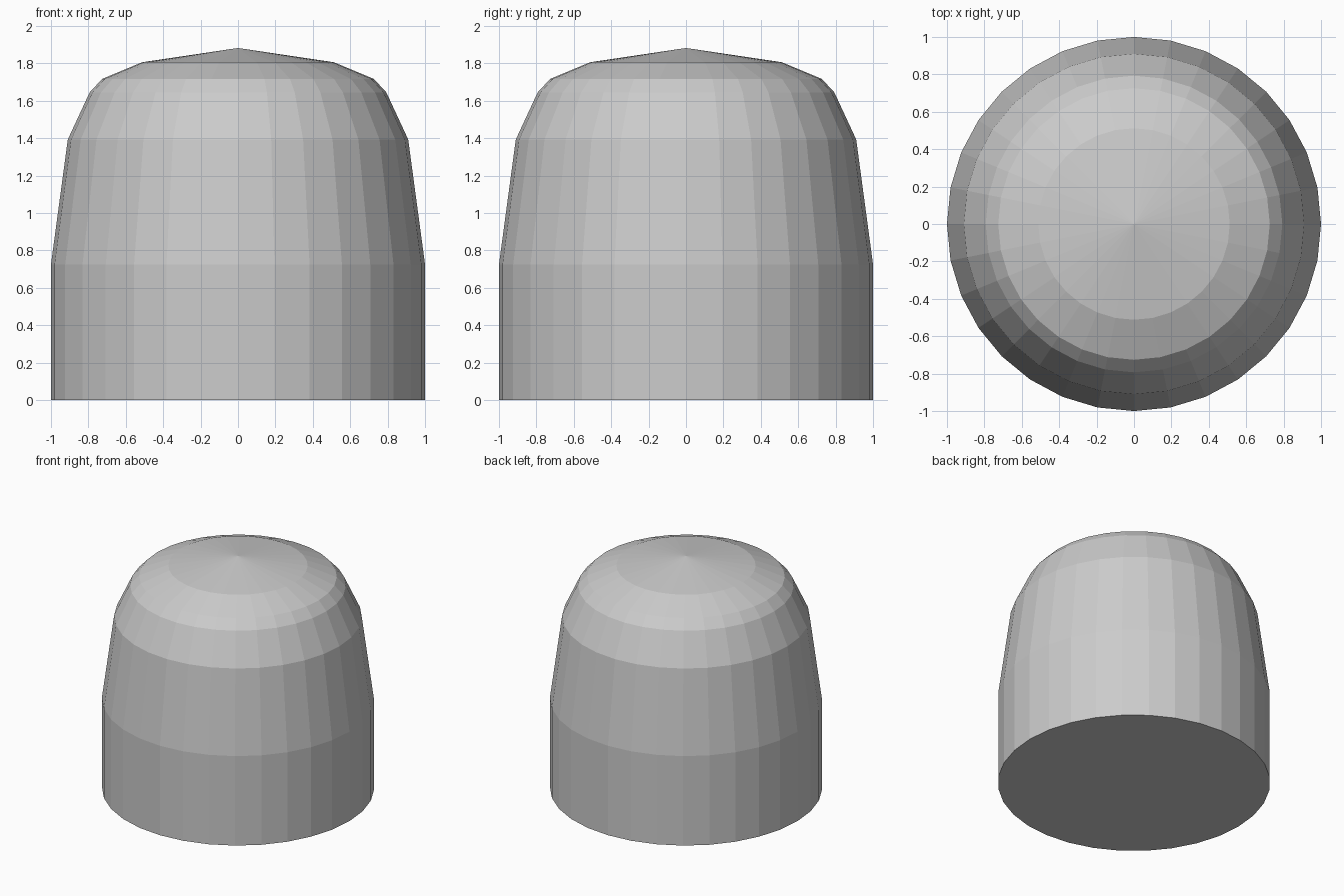
import bpy, bmesh
from math import cos, sin, tau

if "Cube" in bpy.data.objects:
    bpy.data.objects.remove(bpy.data.objects["Cube"])

SIDES = 32
# radius, height of each ring from the base upward
PROFILE = [(1.0, 0.0), (1.0, 0.725), (0.91, 1.393), (0.793, 1.645),
           (0.726, 1.717), (0.512, 1.806)]
APEX = 1.882

bm = bmesh.new()

# Rings of the domed body
rings = [[bm.verts.new((r * cos(tau * i / SIDES), r * sin(tau * i / SIDES), z))
          for i in range(SIDES)] for r, z in PROFILE]
tip = bm.verts.new((0, 0, APEX))

# Walls between rings
for lower, upper in zip(rings, rings[1:]):
    for i in range(SIDES):
        j = (i + 1) % SIDES
        bm.faces.new((lower[i], lower[j], upper[j], upper[i]))

# Shallow cone on top and flat base
for i in range(SIDES):
    bm.faces.new((rings[-1][i], rings[-1][(i + 1) % SIDES], tip))
bm.faces.new(rings[0][::-1])

mesh = bpy.data.meshes.new("domed_body")
bm.to_mesh(mesh)
bm.free()
bpy.context.collection.objects.link(bpy.data.objects.new("domed_body", mesh))
